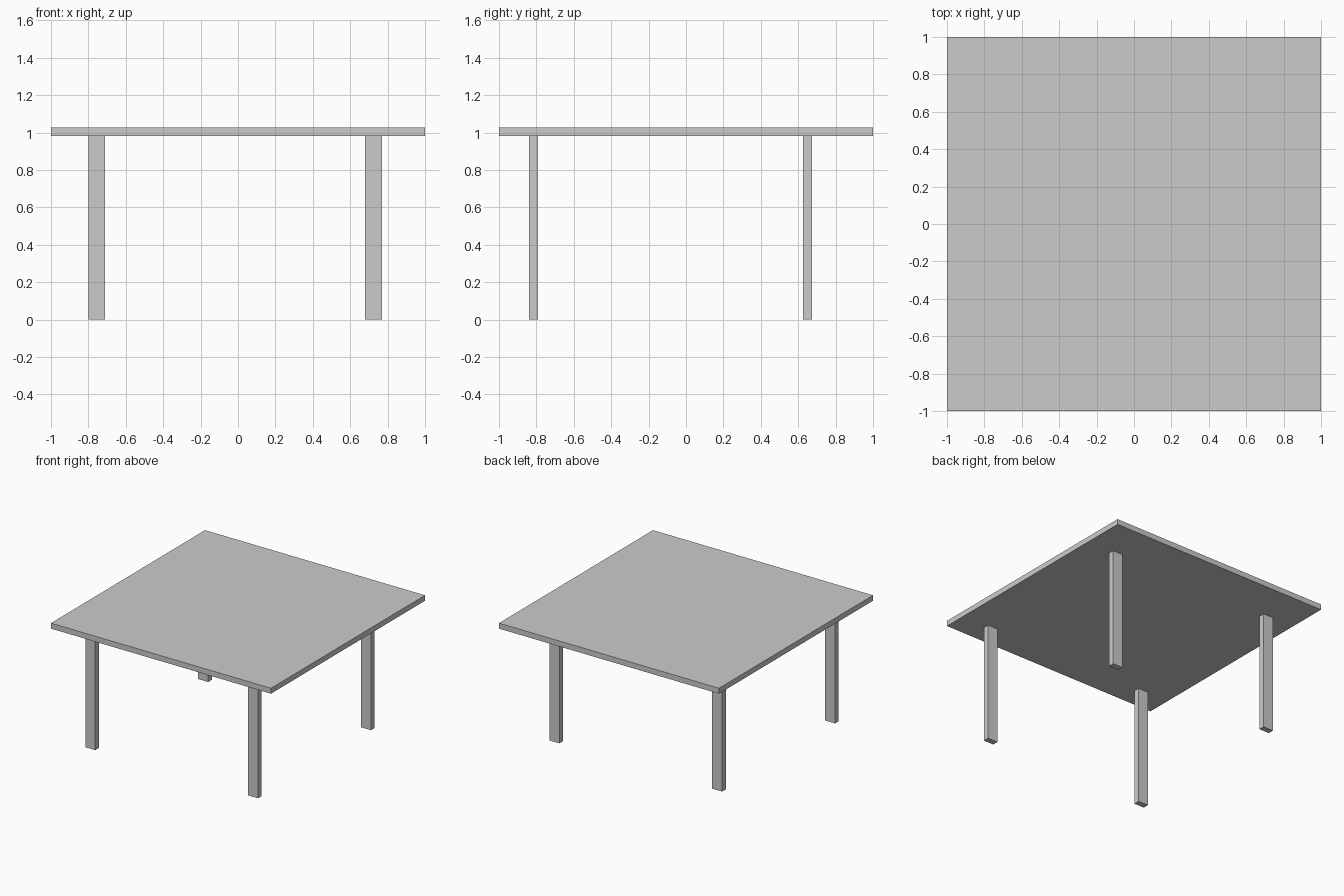
import bpy

if "Cube" in bpy.data.objects:
    bpy.data.objects.remove(bpy.data.objects["Cube"])


def box(name, x0, x1, y0, y1, z0, z1):
    """Axis-aligned box between the given limits."""
    bpy.ops.mesh.primitive_cube_add(size=1)
    ob = bpy.context.object
    ob.name = name
    size = (x1 - x0, y1 - y0, z1 - z0)
    mid = ((x0 + x1) / 2, (y0 + y1) / 2, (z0 + z1) / 2)
    for v in ob.data.vertices:
        v.co = [c * s + m for c, s, m in zip(v.co, size, mid)]
    return ob


UNDERSIDE = 0.982
TOP = 1.027
LEG_W, LEG_D = 0.09, 0.048

# Square table top
box("table_top", -1, 1, -1, 1, UNDERSIDE, TOP)

# Four flat legs, set slightly off centre
for side, x in (("left", -0.80), ("right", 0.68)):
    for end, y in (("front", -0.84), ("back", 0.626)):
        box(f"{end}_{side}_leg", x, x + LEG_W, y, y + LEG_D, 0, UNDERSIDE)
